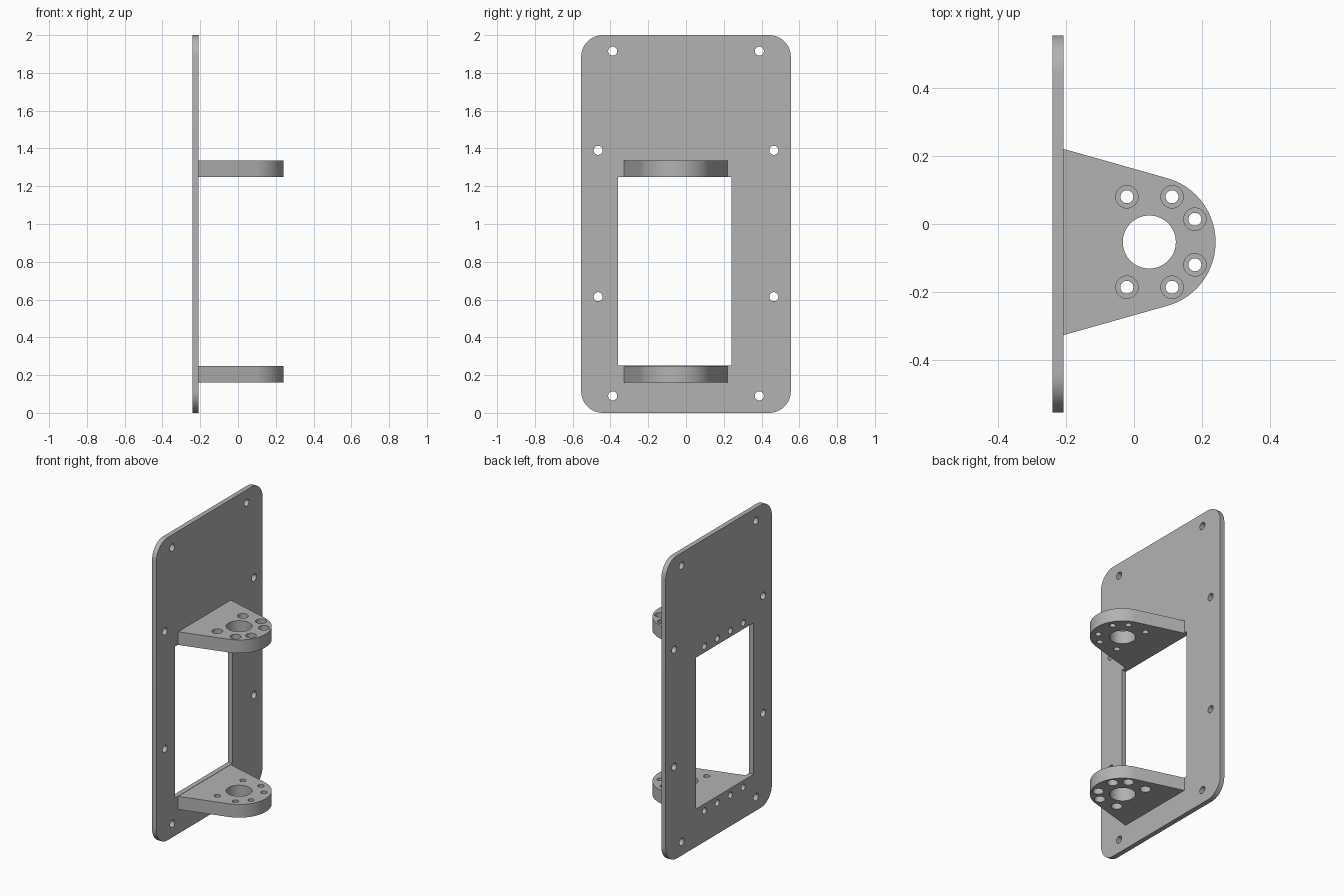
import bpy, bmesh
from math import radians, cos, sin, acos, atan2
from mathutils import Matrix, Vector

cube = bpy.data.objects.get("Cube")
if cube:
    bpy.data.objects.remove(cube, do_unlink=True)

grey = bpy.data.materials.new("light grey")
grey.use_nodes = True
grey.diffuse_color = (0.45, 0.45, 0.45, 1)
grey.node_tree.nodes["Principled BSDF"].inputs["Base Color"].default_value = grey.diffuse_color

BACK, FACE = -0.24, -0.208         # plate thickness along x
CX, CY = 0.045, -0.053             # centre of the bracket eye
EYE_R = 0.195


def add_object(name, bm):
    bmesh.ops.recalc_face_normals(bm, faces=bm.faces)
    mesh = bpy.data.meshes.new(name)
    bm.to_mesh(mesh)
    bm.free()
    obj = bpy.data.objects.new(name, mesh)
    bpy.context.collection.objects.link(obj)
    return obj


def extrude_outline(name, points, direction):
    bm = bmesh.new()
    face = bm.faces.new([bm.verts.new(p) for p in points])
    solid = bmesh.ops.extrude_face_region(bm, geom=[face])
    moved = [v for v in solid["geom"] if isinstance(v, bmesh.types.BMVert)]
    bmesh.ops.translate(bm, verts=moved, vec=direction)
    obj = add_object(name, bm)
    obj.data.materials.append(grey)
    return obj


def cut(target, cutter):
    cutter.hide_render = True
    mod = target.modifiers.new("cut", 'BOOLEAN')
    mod.operation, mod.solver, mod.object = 'DIFFERENCE', 'EXACT', cutter
    bpy.context.view_layer.objects.active = target
    bpy.ops.object.modifier_apply(modifier=mod.name)
    bpy.data.objects.remove(cutter, do_unlink=True)


def drill(target, start, end, radius, sides=32):
    a, b = Vector(start), Vector(end)
    turn = (b - a).to_track_quat('Z', 'Y').to_matrix().to_4x4()
    bm = bmesh.new()
    bmesh.ops.create_cone(bm, cap_ends=True, segments=sides, radius1=radius, radius2=radius,
                          depth=(b - a).length, matrix=Matrix.Translation((a + b) / 2) @ turn)
    cut(target, add_object("drill", bm))


def finish(obj):
    bpy.ops.object.select_all(action='DESELECT')
    obj.select_set(True)
    bpy.context.view_layer.objects.active = obj
    bpy.ops.object.shade_smooth_by_angle(angle=radians(30))


# Mounting plate with rounded corners
W, R, STEPS = 0.555, 0.115, 12
outline = []
for quarter, (y, z) in enumerate([(W - R, 2 - R), (R - W, 2 - R), (R - W, R), (W - R, R)]):
    for i in range(STEPS + 1):
        a = radians(90 * (quarter + i / STEPS))
        outline.append((BACK, y + R * cos(a), z + R * sin(a)))
plate = extrude_outline("mounting_plate", outline, (FACE - BACK, 0, 0))

# Rectangular window
bm = bmesh.new()
bmesh.ops.create_cube(bm, size=1, matrix=Matrix.Translation((BACK, -0.06, 0.75))
                      @ Matrix.Diagonal((0.4, 0.6, 1, 1)))
cut(plate, add_object("window_cutter", bm))

# Plate fixing holes
for y, z in [(0.388, 0.09), (0.465, 0.615), (0.465, 1.39), (0.388, 1.915)]:
    for side in (-1, 1):
        drill(plate, (BACK - 0.1, side * y, z), (FACE + 0.1, side * y, z), 0.024)

# Bracket outline: straight flanks running tangent into a round nose
root = Vector((FACE - CX, 0.274))
tangent = atan2(root.y, root.x) - acos(EYE_R / root.length)
profile = [(FACE, CY - root.y)]
for i in range(41):
    a = tangent * (i / 20 - 1)
    profile.append((CX + EYE_R * cos(a), CY + EYE_R * sin(a)))
profile.append((FACE, CY + root.y))

# Two brackets, counterbored on their outer faces
THICK = 0.087
for name, low, outward in [("lower_bracket", 0.161, -1), ("upper_bracket", 1.248, 1)]:
    bracket = extrude_outline(name, [(x, y, low) for x, y in profile], (0, 0, THICK))
    mid = low + THICK / 2
    drill(bracket, (CX, CY, low - 0.1), (CX, CY, mid + 0.2), 0.078, 64)
    for dx, dy in [(-0.066, 0.133), (0.067, 0.133), (0.134, 0.067)]:
        for side in (-1, 1):
            x, y = CX + dx, CY + side * dy
            drill(bracket, (x, y, low - 0.1), (x, y, mid + 0.2), 0.019)
            drill(bracket, (x, y, mid), (x, y, mid + outward * 0.2), 0.033)
    # Screw holes from the back of the plate into the bracket
    for i in range(4):
        y = CY + (i - 1.5) * 0.135
        for part in (plate, bracket):
            drill(part, (BACK - 0.1, y, mid), (-0.1, y, mid), 0.021)
    finish(bracket)
finish(plate)
